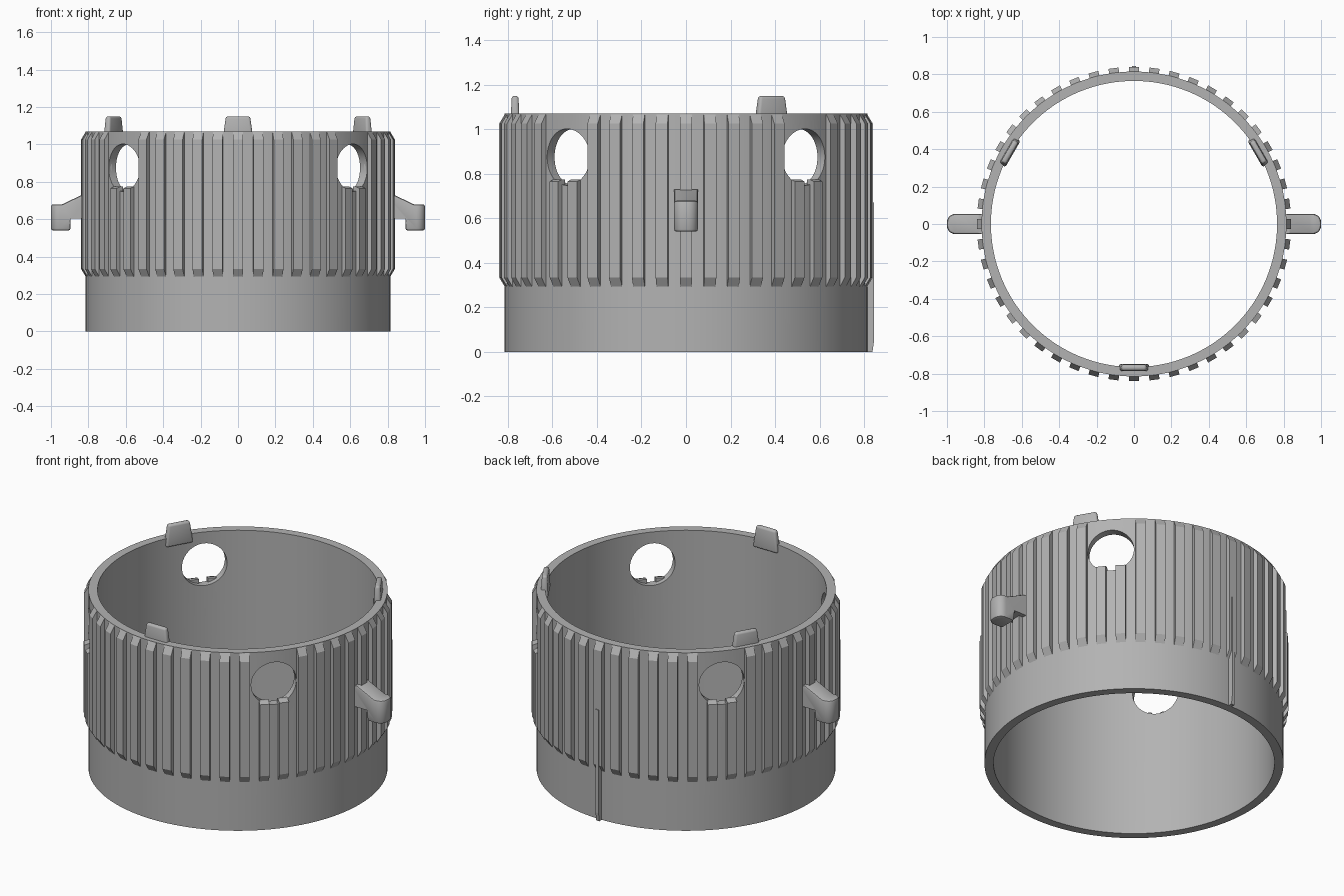
import bpy, bmesh, math
from mathutils import Matrix, Vector

cube = bpy.data.objects.get("Cube")
if cube:
    bpy.data.objects.remove(cube, do_unlink=True)

INNER, OUTER, RIB, HEIGHT = 0.765, 0.815, 0.84, 1.07
HOLE_Z, HOLE_R, HOLE_ANGLE = 0.875, 0.127, 41

grey = bpy.data.materials.new("plain grey")
grey.use_nodes = True
colour = (0.45, 0.45, 0.45, 1)
grey.diffuse_color = colour
grey.node_tree.nodes["Principled BSDF"].inputs["Base Color"].default_value = colour


def turn(degrees):
    return Matrix.Rotation(math.radians(degrees), 4, "Z")


def finish(name, bm, smooth=True):
    bmesh.ops.recalc_face_normals(bm, faces=bm.faces)
    mesh = bpy.data.meshes.new(name)
    bm.to_mesh(mesh)
    bm.free()
    mesh.materials.append(grey)
    obj = bpy.data.objects.new(name, mesh)
    bpy.context.collection.objects.link(obj)
    bpy.ops.object.select_all(action="DESELECT")
    obj.select_set(True)
    bpy.context.view_layer.objects.active = obj
    if smooth:
        bpy.ops.object.shade_smooth_by_angle(angle=math.radians(30))
    return obj


def extrude_profile(bm, points, width, matrix):
    """Extrude a radius/height outline sideways, centred on y = 0, then place it."""
    start = [bm.verts.new((r, -width / 2, z)) for r, z in points]
    face = bm.faces.new(start)
    out = bmesh.ops.extrude_face_region(bm, geom=[face])["geom"]
    end = [v for v in out if isinstance(v, bmesh.types.BMVert)]
    bmesh.ops.translate(bm, verts=end, vec=(0, width, 0))
    bmesh.ops.transform(bm, matrix=matrix, verts=start + end)
    return start + end


# Plain tube wall
bm = bmesh.new()
section = [(INNER, 0), (OUTER, 0), (OUTER, HEIGHT), (INNER, HEIGHT)]
verts = [bm.verts.new((r, 0, z)) for r, z in section]
edges = [bm.edges.new((verts[i], verts[(i + 1) % 4])) for i in range(4)]
bmesh.ops.spin(bm, geom=verts + edges, axis=(0, 0, 1), cent=(0, 0, 0),
               angle=math.tau, steps=144, use_merge=True)
bmesh.ops.remove_doubles(bm, verts=bm.verts, dist=0.0001)
wall = finish("ring_wall", bm, smooth=False)

# Four round holes cut through the wall
hole_angles = [HOLE_ANGLE, 180 - HOLE_ANGLE, 180 + HOLE_ANGLE, -HOLE_ANGLE]
bm = bmesh.new()
for a in hole_angles:
    place = turn(a) @ Matrix.Translation((0.8, 0, HOLE_Z)) @ Matrix.Rotation(math.pi / 2, 4, "Y")
    bmesh.ops.create_cone(bm, cap_ends=True, segments=48, radius1=HOLE_R,
                          radius2=HOLE_R, depth=0.4, matrix=place)
cutter = finish("hole_cutter", bm, smooth=False)
cutter.hide_render = True
cut = wall.modifiers.new("holes", "BOOLEAN")
cut.operation, cut.object, cut.solver = "DIFFERENCE", cutter, "EXACT"
bpy.ops.object.select_all(action="DESELECT")
wall.select_set(True)
bpy.context.view_layer.objects.active = wall
bpy.ops.object.modifier_apply(modifier="holes")
bpy.data.objects.remove(cutter, do_unlink=True)
bpy.ops.object.shade_smooth_by_angle(angle=math.radians(30))

# Grip ribs with chamfered ends; those beneath a hole stop short
bm = bmesh.new()
for i in range(48):
    a = i * 7.5
    gap = min(abs((a - h + 180) % 360 - 180) for h in hole_angles)
    top, slope = (0.775, 0.01) if gap < 8 else (HEIGHT, 0.045)
    root = OUTER - 0.02
    outline = [(root, 0.29), (OUTER - 0.002, 0.29), (RIB, 0.335),
               (RIB, top - slope), (OUTER - 0.002, top), (root, top)]
    if top == HEIGHT:
        outline[-1] = (root, top - 0.01)
    extrude_profile(bm, outline, 0.054, turn(a))
finish("grip_ribs", bm, smooth=False)

# Thin locating strip up the back
bm = bmesh.new()
extrude_profile(bm, [(0.8, 0), (0.838, 0), (0.845, 0.05), (0.845, 0.67), (0.8, 0.67)],
                0.02, turn(90))
finish("back_strip", bm, smooth=False)

# Three rounded tabs on the rim
for n, a in enumerate((-90, 30, 150), 1):
    bm = bmesh.new()
    bmesh.ops.create_cube(bm, size=1)
    for v in bm.verts:
        upper = v.co.z > 0
        v.co = Vector((0.768 + v.co.x * (0.03 if upper else 0.042),
                       v.co.y * (0.13 if upper else 0.165),
                       1.15 if upper else 1.02))
    bmesh.ops.bevel(bm, geom=bm.edges[:], offset=0.012, segments=3,
                    profile=0.5, affect="EDGES")
    bmesh.ops.transform(bm, matrix=turn(a), verts=bm.verts)
    finish(f"rim_tab_{n}", bm)

# Side hooks with a turned-down, rounded tip
hook = [(0.79, 0.605), (0.895, 0.605), (0.895, 0.54), (1.0, 0.54),
        (1.0, 0.68), (0.94, 0.68), (0.835, 0.73), (0.79, 0.73)]
for name, a in (("left_hook", 0), ("right_hook", 180)):
    bm = bmesh.new()
    extrude_profile(bm, hook, 0.108, Matrix.Identity(4))
    tip = [e for e in bm.edges if all(v.co.x > 0.99 for v in e.verts)
           and abs(e.verts[0].co.z - e.verts[1].co.z) > 0.1]
    bmesh.ops.bevel(bm, geom=tip, offset=0.045, segments=6, profile=0.5, affect="EDGES")
    bmesh.ops.recalc_face_normals(bm, faces=bm.faces)
    rim = [e for e in bm.edges if all(v.co.x > 0.8 for v in e.verts)
           and e.calc_face_angle(0) > 0.8]
    bmesh.ops.bevel(bm, geom=rim, offset=0.012, segments=2, profile=0.5,
                    affect="EDGES", clamp_overlap=True)
    bmesh.ops.transform(bm, matrix=turn(a), verts=bm.verts)
    finish(name, bm)
